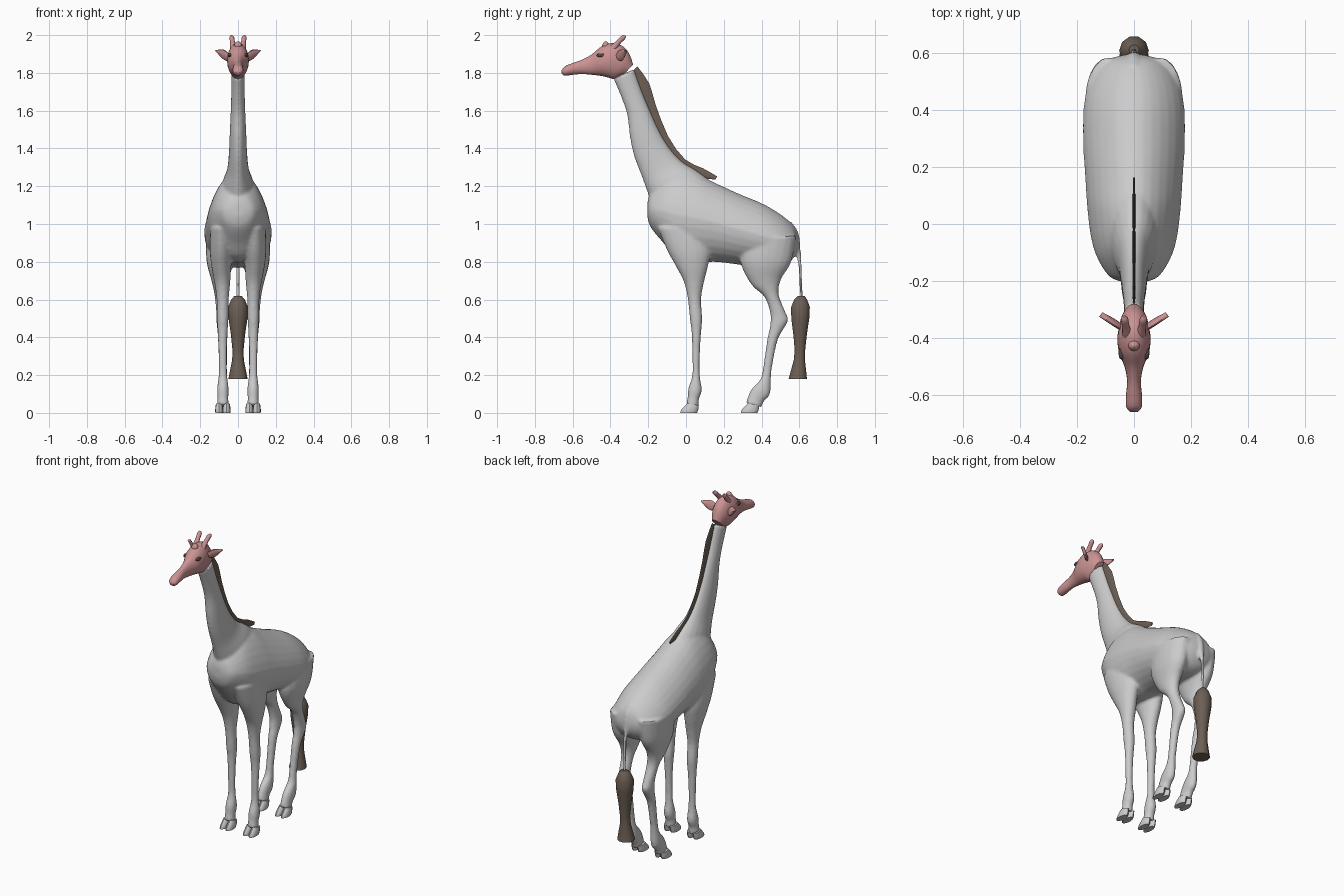
import bpy, bmesh, math
from mathutils import Vector


def material(name, rgb):
    m = bpy.data.materials.new(name)
    m.diffuse_color = (*rgb, 1)
    return m


GREY = material("hide grey", (0.60, 0.60, 0.60))
PINK = material("head pink", (0.60, 0.29, 0.29))
BROWN = material("hair brown", (0.15, 0.115, 0.09))
DARK = material("eye dark", (0.08, 0.06, 0.055))


def smooth(ob):
    bpy.ops.object.select_all(action='DESELECT')
    bpy.context.view_layer.objects.active = ob
    ob.select_set(True)
    bpy.ops.object.shade_smooth_by_angle(angle=math.radians(40))


def skin(name, rings, mat, n=20, sub=4, egg=0.0):
    """Skin through rings given as (centre, half axis a, half axis b)."""
    def spline(p0, p1, p2, p3, t):
        return 0.5 * (2 * p1 + (p2 - p0) * t + (2 * p0 - 5 * p1 + 4 * p2 - p3) * t * t
                      + (3 * p1 - p0 - 3 * p2 + p3) * t ** 3)
    fine, last = [], len(rings) - 1
    for i in range(last):
        quad = [rings[max(0, min(last, i + k))] for k in (-1, 0, 1, 2)]
        for s in range(sub):
            fine.append([spline(*[Vector(q[j]) for q in quad], s / sub) for j in range(3)])
    fine.append([Vector(v) for v in rings[-1]])
    bm = bmesh.new()
    loops = []
    for c, a, b in fine:
        loop = []
        for k in range(n):
            w = 2 * math.pi * k / n
            wide = math.cos(w) * (1 - egg * max(0, math.sin(w)))
            loop.append(bm.verts.new(c + a * wide + b * math.sin(w)))
        loops.append(loop)
    for p, q in zip(loops, loops[1:]):
        for k in range(n):
            bm.faces.new((p[k], p[(k + 1) % n], q[(k + 1) % n], q[k]))
    bm.faces.new(loops[0])
    bm.faces.new(loops[-1])
    bmesh.ops.recalc_face_normals(bm, faces=bm.faces)
    me = bpy.data.meshes.new(name)
    bm.to_mesh(me)
    bm.free()
    me.materials.append(mat)
    ob = bpy.data.objects.new(name, me)
    bpy.context.collection.objects.link(ob)
    smooth(ob)
    return ob


def side_loft(name, rows, mat, cx=0.0, **kw):
    """Rows are (y1, z1, y2, z2, half width[, x centre]) read from the side outline."""
    rings = []
    for y1, z1, y2, z2, hw, *x in rows:
        x = x[0] if x else cx
        rings.append(((x, (y1 + y2) / 2, (z1 + z2) / 2), (hw, 0, 0),
                      (0, (y2 - y1) / 2, (z2 - z1) / 2)))
    return skin(name, rings, mat, **kw)


# Torso: bottom point, top point, half width
parts = [side_loft("torso", [
    (-.205, 1.04, -.205, 1.11, .030), (-.185, .98, -.185, 1.17, .085),
    (-.12, .90, -.12, 1.24, .128), (-.05, .82, -.05, 1.28, .150),
    (.05, .795, .05, 1.27, .163), (.15, .80, .15, 1.22, .170),
    (.28, .785, .28, 1.16, .178), (.40, .77, .40, 1.11, .177),
    (.48, .77, .48, 1.065, .163), (.54, .79, .54, 1.02, .135),
    (.575, .83, .575, .98, .095), (.592, .87, .592, .93, .035)],
    GREY, n=28, egg=.22)]

# Neck: throat point, nape point, half width
parts.append(side_loft("neck", [
    (-.12, .98, .18, 1.19, .100), (-.185, 1.12, .06, 1.28, .085),
    (-.23, 1.24, -.02, 1.33, .058), (-.275, 1.36, -.085, 1.40, .048),
    (-.297, 1.46, -.14, 1.49, .044), (-.312, 1.58, -.19, 1.60, .039),
    (-.346, 1.68, -.232, 1.70, .036), (-.385, 1.77, -.275, 1.82, .036)], GREY))

# Legs with toes
FRONT = [(-.15, .98, .10, .98, .062, .085), (-.10, .86, .13, .86, .062, .088),
         (-.05, .77, .115, .77, .052, .088), (-.01, .69, .095, .69, .042, .083),
         (.01, .60, .080, .60, .032, .081), (.02, .50, .086, .50, .031, .081),
         (.03, .42, .080, .42, .026, .081), (.033, .30, .073, .30, .022, .081),
         (.033, .20, .073, .20, .023, .080), (.012, .13, .084, .12, .031, .080),
         (.008, .08, .068, .07, .029, .080), (.000, .045, .068, .03, .033, .080)]
REAR = [(.30, .92, .585, .94, .080, .090), (.287, .80, .558, .80, .070, .096),
        (.345, .68, .505, .71, .045, .094), (.415, .615, .490, .63, .035, .089),
        (.445, .53, .528, .53, .030, .085), (.445, .46, .540, .485, .030, .083),
        (.430, .39, .487, .39, .025, .081), (.410, .25, .457, .25, .022, .080),
        (.395, .18, .450, .19, .024, .080), (.350, .13, .445, .10, .030, .080),
        (.325, .08, .412, .06, .028, .080), (.318, .05, .400, .03, .032, .080)]
for s in (1, -1):
    for label, rows, heel in (("front", FRONT, .058), ("rear", REAR, .378)):
        parts.append(side_loft(label + "_leg", [(*r[:5], s * r[5]) for r in rows], GREY))
        for t in (-.02, .02):
            side_loft(label + "_toe", [
                (heel - .088, 0, heel, 0, .020), (heel - .082, .018, heel + .006, .014, .021),
                (heel - .05, .052, heel + .01, .04, .017)],
                GREY, cx=s * .08 + t, n=12, sub=2)

# Tail stem belongs to the blended hide
parts.append(side_loft("tail", [
    (.54, .98, .56, 1.01, .020), (.565, .93, .597, .95, .018), (.585, .84, .609, .84, .013),
    (.597, .74, .615, .74, .010), (.602, .60, .618, .60, .009)], GREY, n=12))

# Blend the hide into one smooth skin
bpy.ops.object.select_all(action='DESELECT')
for p in parts:
    p.select_set(True)
hide = parts[0]
bpy.context.view_layer.objects.active = hide
bpy.ops.object.join()
hide.name = "hide"
rm = hide.modifiers.new("blend", 'REMESH')
rm.mode = 'VOXEL'
rm.voxel_size = .008
sm = hide.modifiers.new("relax", 'SMOOTH')
sm.factor = .5
sm.iterations = 6
for m in ("blend", "relax"):
    bpy.ops.object.modifier_apply(modifier=m)
smooth(hide)

# Head: jaw point, brow point, half width
side_loft("head", [
    (-.658, 1.798, -.658, 1.815, .012), (-.642, 1.785, -.640, 1.836, .027),
    (-.60, 1.79, -.60, 1.852, .028), (-.55, 1.794, -.55, 1.870, .024),
    (-.50, 1.79, -.50, 1.897, .033), (-.455, 1.785, -.45, 1.938, .052),
    (-.41, 1.775, -.40, 1.957, .058), (-.385, 1.768, -.35, 1.950, .054),
    (-.36, 1.775, -.305, 1.91, .046), (-.33, 1.79, -.28, 1.845, .030)], PINK)

for s in (1, -1):
    # Horns
    skin("horn", [((s * x, y, z), (r, 0, 0), (0, r * .8, -r * .6)) for x, y, z, r in (
        (.022, -.39, 1.925, .020), (.029, -.358, 1.962, .013),
        (.033, -.333, 1.987, .013), (.035, -.322, 1.997, .005))], PINK, n=12)
    # Ears
    skin("ear", [((s * x, y, z), (-s * .006, .008, 0), (0, -h * .3, h)) for x, y, z, h in (
        (.040, -.365, 1.880, .012), (.062, -.350, 1.890, .026),
        (.086, -.335, 1.902, .023), (.116, -.317, 1.918, .002))], PINK, n=12)
    # Eyes
    skin("eye", [((s * x, -.45, 1.893), (0, .024 * r, 0), (0, 0, .011 * r)) for x, r in (
        (.038, 1), (.048, .95), (.052, .65), (.054, .1))], DARK, n=14, sub=2)

# Forehead bump
skin("brow_bump", [((0, y, z), (r, 0, 0), (0, r * .8, r * .6)) for y, z, r in (
    (-.42, 1.93, .022), (-.43, 1.953, .018), (-.433, 1.963, .006))], PINK, n=12)

# Mane: thin upright plate along the nape
side_loft("mane", [
    (-.30, 1.79, -.258, 1.835, .004), (-.255, 1.70, -.195, 1.745, .005),
    (-.215, 1.60, -.162, 1.635, .005), (-.16, 1.43, -.095, 1.465, .005),
    (-.05, 1.30, -.005, 1.342, .005), (.06, 1.25, .09, 1.295, .005),
    (.155, 1.235, .165, 1.252, .003)], BROWN, n=8, sub=2)

# Tail tuft
side_loft("tail_tuft", [(y - r, z, y + r, z, r) for y, z, r in (
    (.61, .62, .018), (.607, .60, .036), (.606, .56, .052), (.605, .50, .050),
    (.604, .41, .037), (.603, .33, .029), (.600, .28, .031), (.592, .18, .051))],
    BROWN, n=10, sub=1)
